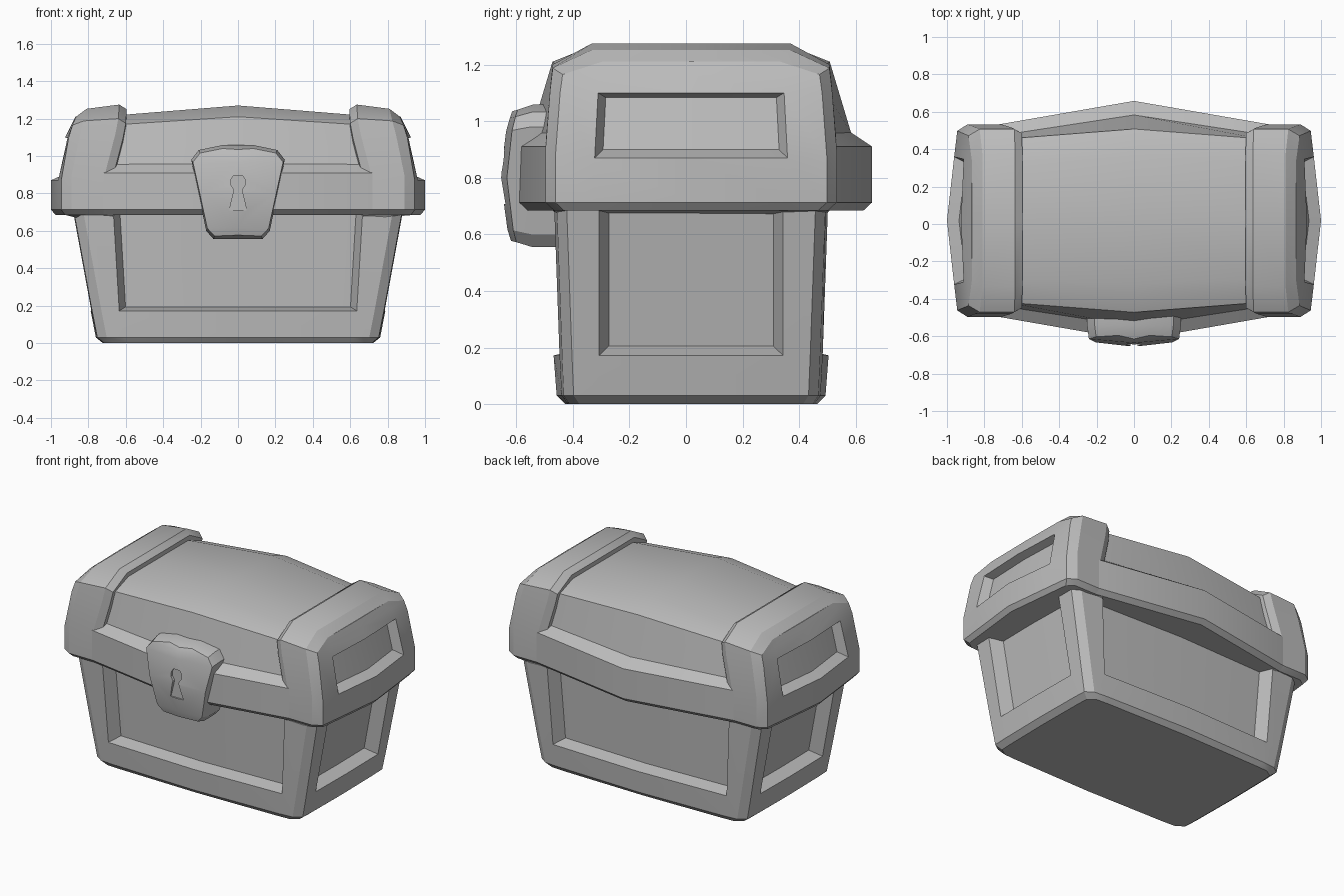
import bpy, bmesh, math

# Remove the default object
if "Cube" in bpy.data.objects:
    bpy.data.objects.remove(bpy.data.objects["Cube"], do_unlink=True)

MID_Y = 0.018  # the chest sits slightly behind the lock-balanced centre

grey = bpy.data.materials.new("plain grey")
grey.use_nodes = True
COLOUR = (0.5, 0.5, 0.5, 1)
grey.diffuse_color = COLOUR
grey.node_tree.nodes["Principled BSDF"].inputs["Base Color"].default_value = COLOUR


def mirrored(points, axis):
    """Reflect a list of points across one axis."""
    return [tuple(-c if i == axis else c for i, c in enumerate(p)) for p in points]


def stack(name, half_rows, axis, panel_rule=None, inset=0, depth=0, lift=0, both_ends=False):
    """Skin a stack of rings, each given as half a ring and mirrored on one axis."""
    bm = bmesh.new()
    rings = [[bm.verts.new(p) for p in half + mirrored(half, axis)[::-1]] for half in half_rows]
    for low, high in zip(rings, rings[1:]):
        for i in range(len(low)):
            j = (i + 1) % len(low)
            bm.faces.new((low[i], low[j], high[j], high[i]))
    bm.faces.new(rings[0])
    bm.faces.new(rings[-1])
    bmesh.ops.remove_doubles(bm, verts=bm.verts, dist=0.0005)
    bmesh.ops.recalc_face_normals(bm, faces=bm.faces)
    if panel_rule:
        bm.normal_update()
        panels = [f for f in bm.faces if panel_rule(f.calc_center_median(), f.normal)]
        bmesh.ops.inset_region(bm, faces=panels, thickness=inset, depth=-depth,
                               use_even_offset=True, use_boundary=True)
        for v in {v for f in panels for v in f.verts}:
            v.co.z += lift
    if both_ends:
        copy = bmesh.ops.duplicate(bm, geom=bm.verts[:] + bm.edges[:] + bm.faces[:])["geom"]
        for v in copy:
            if isinstance(v, bmesh.types.BMVert):
                v.co.x = -v.co.x
        bmesh.ops.reverse_faces(bm, faces=[f for f in copy if isinstance(f, bmesh.types.BMFace)])
    mesh = bpy.data.meshes.new(name)
    bm.to_mesh(mesh)
    bm.free()
    mesh.materials.append(grey)
    obj = bpy.data.objects.new(name, mesh)
    obj.location.y = MID_Y
    bpy.context.collection.objects.link(obj)
    return obj


def smooth(obj):
    bpy.ops.object.select_all(action='DESELECT')
    obj.select_set(True)
    bpy.context.view_layer.objects.active = obj
    bpy.ops.object.shade_smooth_by_angle(angle=math.radians(27))


# Base: tapering box with bulged walls and four recessed panels
def base_row(z, x, y, panel_x, bulge):
    quarter = [(0, y + bulge, z), (panel_x, y + bulge * 0.3, z), (x - 0.05, y, z),
               (x, y - 0.035, z), (x + 0.004, 0.325, z), (x + 0.008, 0, z)]
    return mirrored(quarter[:0:-1], 0) + quarter


def base_panel(c, n):
    front = abs(n.y) > 0.7 and abs(c.x) < 0.4
    side = abs(n.x) > 0.7 and abs(c.y) < 0.25
    return c.z > 0.2 and (front or side)


base = stack("base", [
    base_row(0, 0.715, 0.43, 0.58, 0.015),
    base_row(0.03, 0.752, 0.45, 0.61, 0.025),
    base_row(0.172, 0.78, 0.456, 0.635, 0.03),
    base_row(0.76, 0.888, 0.477, 0.67, 0.03),
], 1, base_panel, inset=0.033, depth=0.085, lift=-0.015)


# Lid middle: bulged rim rail, sloped panels and a ridge rising to the centre
def lid_row(x, y_end, z_end, y_mid, z_mid):
    return [(-x, y_end, z_end), (0, y_mid, z_mid), (x, y_end, z_end)]


lid = stack("lid_middle", [
    lid_row(0.72, 0.485, 0.685, 0.61, 0.685),
    lid_row(0.72, 0.515, 0.713, 0.64, 0.713),
    lid_row(0.72, 0.515, 0.91, 0.64, 0.91),
    lid_row(0.72, 0.455, 0.955, 0.565, 0.96),
    lid_row(0.68, 0.437, 1.165, 0.49, 1.21),
    lid_row(0.68, 0.31, 1.215, 0.34, 1.27),
    lid_row(0.68, 0, 1.215, 0, 1.27),
], 1)


# Lid ends: thick caps with a chamfered inner lip and a recessed outer panel
def end_row(z_in, z_out, y, inner, middle, corner, spine):
    y_corner = max(y - 0.035, 0)
    lip = inner - 0.04
    return [(lip, max(y - 0.06, 0), z_in - 0.065), (lip, max(y - 0.022, 0), z_in - 0.025),
            (inner, y, z_in), (middle, y, z_in * 0.65 + z_out * 0.35), (corner, y_corner, z_out),
            (corner * 0.7 + spine * 0.3, y_corner * 0.71, z_out), (spine, 0, z_out)]


def end_panel(c, n):
    return n.x > 0.6 and abs(c.y) < 0.25 and 0.9 < c.z < 1.08


ends = stack("lid_ends", [
    end_row(0.685, 0.685, 0.485, 0.70, 0.88, 0.925, 0.975),
    end_row(0.713, 0.713, 0.515, 0.71, 0.89, 0.945, 1.0),
    end_row(0.91, 0.87, 0.515, 0.71, 0.89, 0.945, 1.0),
    end_row(1.12, 1.1, 0.498, 0.655, 0.845, 0.905, 0.925),
    end_row(1.2, 1.165, 0.489, 0.64, 0.825, 0.885, 0.892),
    end_row(1.275, 1.21, 0.35, 0.635, 0.81, 0.866, 0.87),
    end_row(1.275, 1.21, 0, 0.635, 0.81, 0.866, 0.87),
], 1, end_panel, inset=0.024, depth=0.06, lift=0.022, both_ends=True)

# Lock: domed shield-shaped block
OUTLINE = [(0.085, 1.058), (0.21, 1.032), (0.25, 0.98), (0.212, 0.8), (0.17, 0.6), (0.13, 0.555)]


def lock_row(y, scale_x, scale_z, dome):
    return [(x * scale_x, y - dome * (1 - ((z - 0.8) / 0.26) ** 2), 0.8 + (z - 0.8) * scale_z)
            for x, z in OUTLINE]


lock = stack("lock", [
    lock_row(-0.45, 1, 1, 0),
    lock_row(-0.56, 1, 1, 0.01),
    lock_row(-0.613, 0.965, 0.93, 0.038),
    lock_row(-0.632, 0, 0.91, 0.042),
], 0)

# Keyhole cut into the lock
keyhole = [(0.022, 0.897), (0.038, 0.875), (0.038, 0.845), (0.02, 0.82), (0.047, 0.708)]
cutter = stack("keyhole_cutter", [[(x, y, z) for x, z in keyhole] for y in (-0.8, -0.65)], 0)
cutter.hide_render = True
cut = lock.modifiers.new("keyhole", 'BOOLEAN')
cut.operation = 'DIFFERENCE'
cut.object = cutter
bpy.context.view_layer.objects.active = lock
bpy.ops.object.modifier_apply(modifier=cut.name)
bpy.data.objects.remove(cutter, do_unlink=True)

for part in (base, lid, ends, lock):
    smooth(part)
